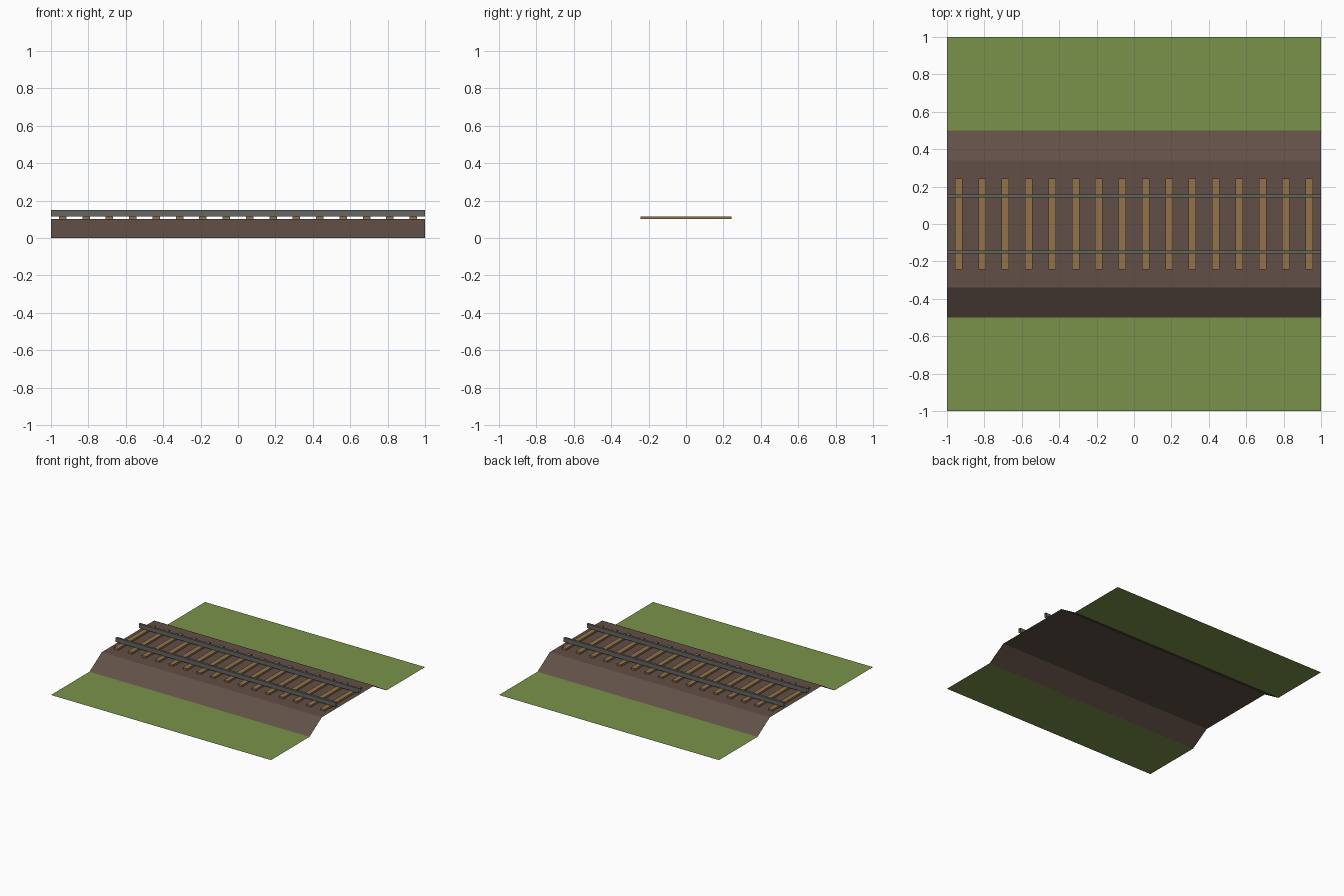
import bpy, bmesh

if "Cube" in bpy.data.objects:
    bpy.data.objects.remove(bpy.data.objects["Cube"])


def material(name, rgb):
    m = bpy.data.materials.new(name)
    m.diffuse_color = (*rgb, 1)
    m.use_nodes = True
    m.node_tree.nodes["Principled BSDF"].inputs["Base Color"].default_value = m.diffuse_color
    return m


def extrude_profile(name, profile, mats, x0=-1.0, x1=1.0):
    """Sweep an open (y, z) profile along x; mats gives one material per strip or one for all."""
    bm = bmesh.new()
    a = [bm.verts.new((x0, y, z)) for y, z in profile]
    b = [bm.verts.new((x1, y, z)) for y, z in profile]
    slots = list(dict.fromkeys(mats))
    for i in range(len(profile) - 1):
        f = bm.faces.new((a[i], b[i], b[i + 1], a[i + 1]))
        f.material_index = slots.index(mats[i % len(mats)])
    me = bpy.data.meshes.new(name)
    bm.to_mesh(me)
    bm.free()
    for m in slots:
        me.materials.append(m)
    ob = bpy.data.objects.new(name, me)
    bpy.context.collection.objects.link(ob)
    return ob


grass = material("grass", (0.195, 0.29, 0.07))
earth = material("earth", (0.12, 0.08, 0.062))
wood = material("wood", (0.29, 0.17, 0.07))
steel = material("steel", (0.13, 0.13, 0.12))

# Grass verges and raised earth bed, one continuous sheet
extrude_profile("embankment",
                [(-1, 0), (-0.5, 0), (-0.34, 0.10), (0.34, 0.10), (0.5, 0), (1, 0)],
                [grass, earth, earth, earth, grass])

# Rails, open at the tile ends
for name, y in (("front_rail", -0.15), ("back_rail", 0.15)):
    w = 0.009
    extrude_profile(name, [(y - w, 0.115), (y - w, 0.15), (y + w, 0.15), (y + w, 0.115)], [steel])

# Sleepers: boxes resting on the bed, without hidden undersides
bm = bmesh.new()
for i in range(16):
    r = bmesh.ops.create_cube(bm, size=1)
    bmesh.ops.scale(bm, vec=(0.04, 0.484, 0.015), verts=r["verts"])
    bmesh.ops.translate(bm, vec=(-0.9375 + 0.125 * i, 0, 0.1075), verts=r["verts"])
bm.normal_update()
bmesh.ops.delete(bm, geom=[f for f in bm.faces if f.normal.z < -0.9], context="FACES")
me = bpy.data.meshes.new("sleepers")
bm.to_mesh(me)
bm.free()
me.materials.append(wood)
bpy.context.collection.objects.link(bpy.data.objects.new("sleepers", me))
